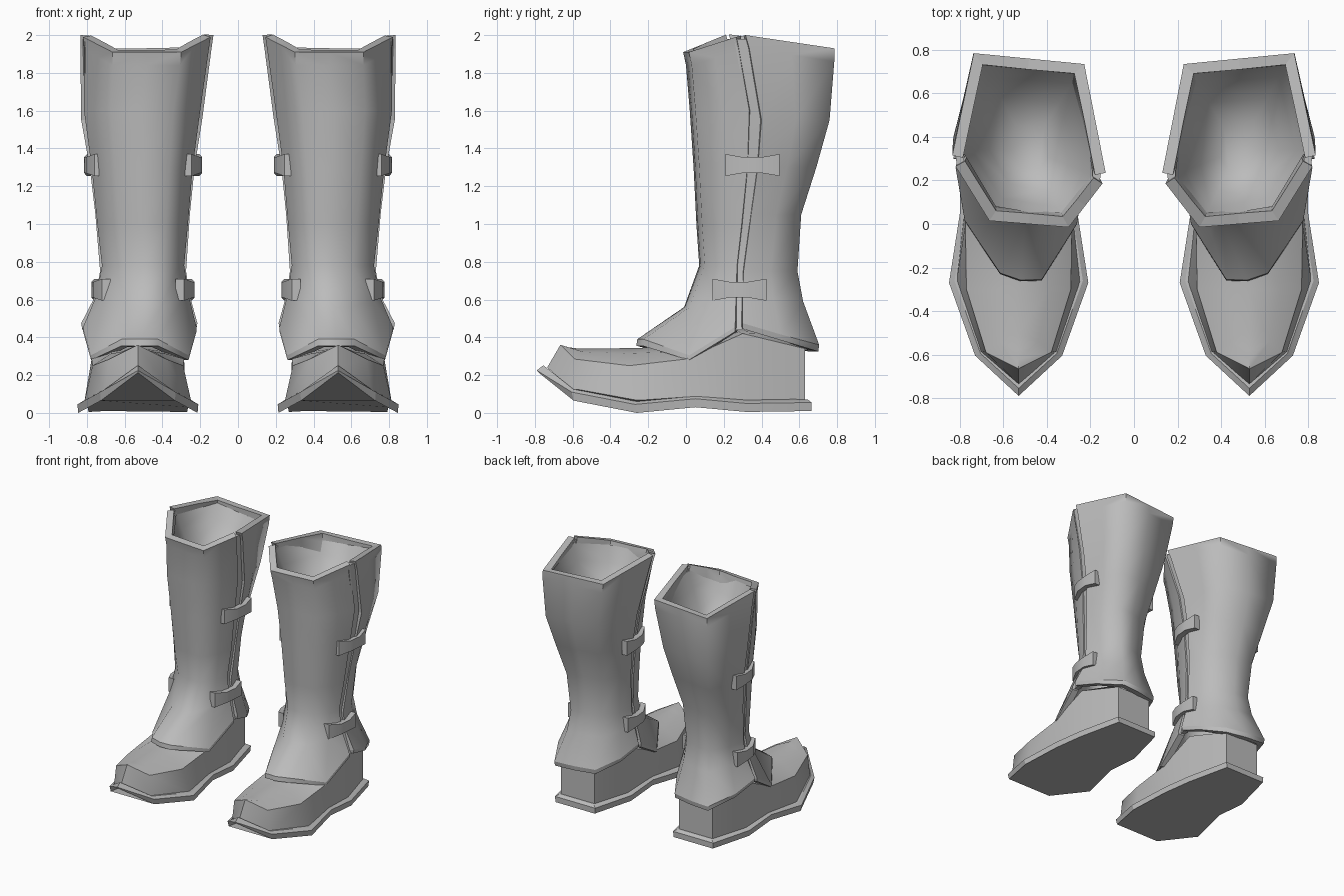
import bpy, bmesh, math
from mathutils import Vector

cube = bpy.data.objects.get("Cube")
if cube:
    bpy.data.objects.remove(cube, do_unlink=True)

grey = bpy.data.materials.new("plain grey")
grey.use_nodes = True
COLOUR = (0.5, 0.5, 0.5, 1)
grey.diffuse_color = COLOUR
grey.node_tree.nodes["Principled BSDF"].inputs["Base Color"].default_value = COLOUR

AXIS = 0.53  # centre line of the left boot


def finish(name, bm, angle, thickness=0):
    """Turn a left-hand part into a mirrored pair with smooth shading."""
    mesh = bpy.data.meshes.new(name)
    bm.to_mesh(mesh)
    bm.free()
    mesh.materials.append(grey)
    ob = bpy.data.objects.new(name, mesh)
    bpy.context.collection.objects.link(ob)
    bpy.ops.object.select_all(action="DESELECT")
    ob.select_set(True)
    bpy.context.view_layer.objects.active = ob
    bpy.ops.object.shade_smooth_by_angle(angle=math.radians(angle))
    if thickness:
        sheet_faces = len(mesh.polygons)
        solid = ob.modifiers.new("thickness", "SOLIDIFY")
        solid.thickness = thickness
        solid.offset = -1
        solid.use_even_offset = True
        bpy.ops.object.modifier_apply(modifier=solid.name)
        # keep the cut edges of the sheet crisp
        for face in ob.data.polygons[2 * sheet_faces:]:
            for i in face.loop_indices:
                ob.data.edges[ob.data.loops[i].edge_index].use_edge_sharp = True
    ob.modifiers.new("pair", "MIRROR").use_mirror_merge = False


def loft(rows, closed=False, caps=0):
    """Skin the rows; caps = 1 closes the first row, 2 closes both ends."""
    bm = bmesh.new()
    vs = [[bm.verts.new(p) for p in row] for row in rows]
    n = len(rows[0])
    for a, b in zip(vs, vs[1:]):
        for i in range(n if closed else n - 1):
            j = (i + 1) % n
            bm.faces.new((a[i], a[j], b[j], b[i]))
    if caps:
        bm.faces.new(vs[0])
        if caps == 2:
            bm.faces.new(vs[-1])
        bmesh.ops.remove_doubles(bm, verts=bm.verts, dist=1e-4)
        bmesh.ops.recalc_face_normals(bm, faces=bm.faces)
    return bm


def inner_shift(z):
    """The inner seam leans further forward than the outer one."""
    return -0.08 * max(0, z - 1)


def shell(name, levels, skew, bulge, lip_row):
    """Half of the leg: a sheet from the inner seam round to the outer seam."""
    rows = []
    for (zs, zm, zc), x0, x1, ys, ye, f, b in levels:
        w = x1 - x0
        seam_in = Vector((x0, ys + inner_shift(zs), zs))
        seam_out = Vector((x1, ys, zs))
        c_in = Vector((x0 + f * w, ye - skew, zc))
        c_out = Vector((x1 - f * w, ye + skew, zc))
        side_in = (seam_in + c_in) / 2 + Vector((-b, 0, 0))
        side_out = (seam_out + c_out) / 2 + Vector((b, 0, 0))
        side_in.z = side_out.z = zm
        mid = (c_in + c_out) / 2 + Vector((0, bulge * b, 0))
        rows.append([seam_in, side_in, c_in, mid, c_out, side_out, seam_out])
    bm = loft(rows)
    bm.verts.index_update()
    # crisp corners on the cuff and a crisp line above the lip
    for e in bm.edges:
        (r0, c0), (r1, c1) = (divmod(v.index, 7) for v in e.verts)
        on_cuff = r0 + r1 == 1 and c0 == c1 and c0 in (2, 4)
        if on_cuff or r0 == r1 == lip_row:
            e.smooth = False
    bm.normal_update()
    out = sum(fc.normal.y * (1 if bulge > 0 else -1) for fc in bm.faces)
    if out < 0:
        bmesh.ops.reverse_faces(bm, faces=bm.faces)
    finish(name, bm, 180, 0.05)


def flat(z):
    return (z, z, z)


# Front of the leg with the lip over the instep
shell("front_shaft", [
    ((1.99, 1.95, 1.91), .145, .82, .265, .0, .23, 0),
    ((1.92, 1.88, 1.84), .155, .815, .28, .015, .23, 0),
    (flat(1.6), .2, .815, .335, .035, .23, .015),
    (flat(1.3), .24, .775, .325, .055, .23, .02),
    (flat(1.0), .265, .745, .295, .07, .24, .025),
    (flat(.78), .285, .72, .27, .085, .26, .03),
    ((.62, .6, .56), .26, .75, .265, .005, .3, .035),
    ((.455, .305, .39), .22, .82, .26, -.24, .34, .06),
    ((.43, .28, .355), .22, .82, .26, -.245, .34, .06),
], .015, -0.3, 7)

# Back of the leg with the flared heel guard
shell("back_shaft", [
    ((2.0, 1.965, 1.93), .13, .835, .315, .76, .14, 0),
    ((1.93, 1.895, 1.86), .14, .835, .335, .76, .14, 0),
    (flat(1.55), .19, .83, .40, .735, .16, .005),
    (flat(1.3), .23, .785, .38, .665, .18, .015),
    (flat(1.05), .255, .755, .345, .585, .22, .025),
    (flat(.75), .275, .73, .305, .565, .24, .03),
    ((.62, .61, .59), .255, .755, .30, .595, .24, .03),
    ((.475, .415, .36), .215, .83, .30, .68, .23, .035),
    ((.445, .385, .325), .22, .825, .30, .675, .23, .035),
], .025, 0.3, 7)

# Narrow strip filling the seam on each side of the leg
SEAM = [(1.98, .255, .325, .15, .822), (1.6, .325, .41, .2, .815),
        (1.3, .315, .39, .24, .777), (1.0, .285, .345, .268, .743),
        (.76, .26, .315, .287, .718), (.62, .255, .31, .263, .746),
        (.44, .25, .31, .23, .81)]
for side in ("inner", "outer"):
    rows = []
    for z, y0, y1, x_in, x_out in SEAM:
        x, s = (x_in, 1) if side == "inner" else (x_out, -1)
        dy = inner_shift(z) if side == "inner" else 0
        rows.append([(x + s * .01, y0 + dy, z), (x, y1 + dy, z),
                     (x + s * .04, y1 + dy, z), (x + s * .04, y0 + dy, z)])
    finish(f"{side}_seam_strip", loft(rows, True, 2), 30)

# Lining: a smooth bowl hanging from the inner rim
RIM = [(.20, .23, 1.98), (.33, .04, 1.91), (.63, .09, 1.91),
       (.78, .34, 1.98), (.69, .72, 1.93), (.26, .69, 1.93)]
CENTRE = Vector((.48, .34))
lining = []
for scale, drop in ((1.04, .015), (.88, .14), (.62, .29), (.3, .37)):
    ring = []
    for x, y, z in RIM:
        p = CENTRE + (Vector((x, y)) - CENTRE) * scale
        ring.append((p.x, p.y, 1.94 + (z - 1.94) * scale - drop))
    lining.append(ring)
bowl = loft(lining[::-1], True, 1)
if sum(fc.normal.z for fc in bowl.faces) < 0:
    bmesh.ops.reverse_faces(bowl, faces=bowl.faces)
finish("lining", bowl, 180)


def outline(half):
    """Closed ring from the tip to the heel on one side and back on the other."""
    right = [Vector((AXIS + w, y, z)) for w, y, z in half]
    left = [Vector((2 * AXIS - p.x, p.y, p.z)) for p in reversed(right[1:])]
    return right + left


# Foot: side walls, crease line, then the upper rising to a central spine
wall = [(0, -.735, .24), (.175, -.585, .11), (.285, -.26, .05), (.25, .05, .075),
        (.235, .32, .05), (.15, .63, .05)]
crease = [(0, -.665, .36), (.15, -.59, .285), (.24, -.3, .25), (.245, 0, .285),
          (.235, .3, .42), (.15, .63, .34)]
dome = [(0, -.62, .347), (.09, -.54, .322), (.14, -.3, .315), (.14, -.03, .325),
        (.14, .28, .43), (.09, .5, .43)]
spine = [(0, -.58, .342), (0, -.5, .34), (0, -.3, .343), (0, -.03, .35),
         (0, .28, .44), (0, .45, .44)]
finish("foot", loft([outline(r) for r in (wall, crease, dome, spine)],
                    True, 1), 35)

# Sole: an outline following the rocker curve, undercut below, bevelled above
sole_mid = [(0, -.79, .225), (.2, -.605, .11), (.32, -.27, .045),
            (.27, .05, .075), (.265, .32, .05), (.18, .665, .055)]
sole_low = [(max(w - .004, 0), y + (.01 if y < 0 else 0), z - (.012 if w == 0 else .045))
            for w, y, z in sole_mid]
sole_top = [(max(w - .025, 0), y + (.035 if w == 0 else -.02 if y > .6 else .01),
             z + (.027 if w == 0 else .015))
            for w, y, z in sole_mid]
finish("sole", loft([outline(r) for r in (sole_low, sole_mid, sole_top)],
                    True, 2), 30)


# Straps: short bars bent round each seam, taller at their ends
def strap(name, path, z):
    rows = []
    for i, (x, y) in enumerate(path):
        h = .058 if i in (0, len(path) - 1) else .042
        inward = .045 if x < AXIS else -.045
        rows.append([(x, y, z - h), (x, y, z + h),
                     (x + inward, y, z + h), (x + inward, y, z - h)])
    finish(name, loft(rows, True, 2), 30)


for label, z, y0, x_in, x_out in (("upper", 1.312, .21, .2, .805),
                                  ("lower", .652, .14, .24, .765)):
    for side, x, s in (("inner", x_in, 1), ("outer", x_out, -1)):
        dy = -.03 if side == "inner" else 0
        strap(f"{label}_{side}_strap",
              [(x + s * .045, y0 + dy), (x, y0 + .09 + dy),
               (x - s * .01, y0 + .19 + dy), (x + s * .005, y0 + .285 + dy)], z)
